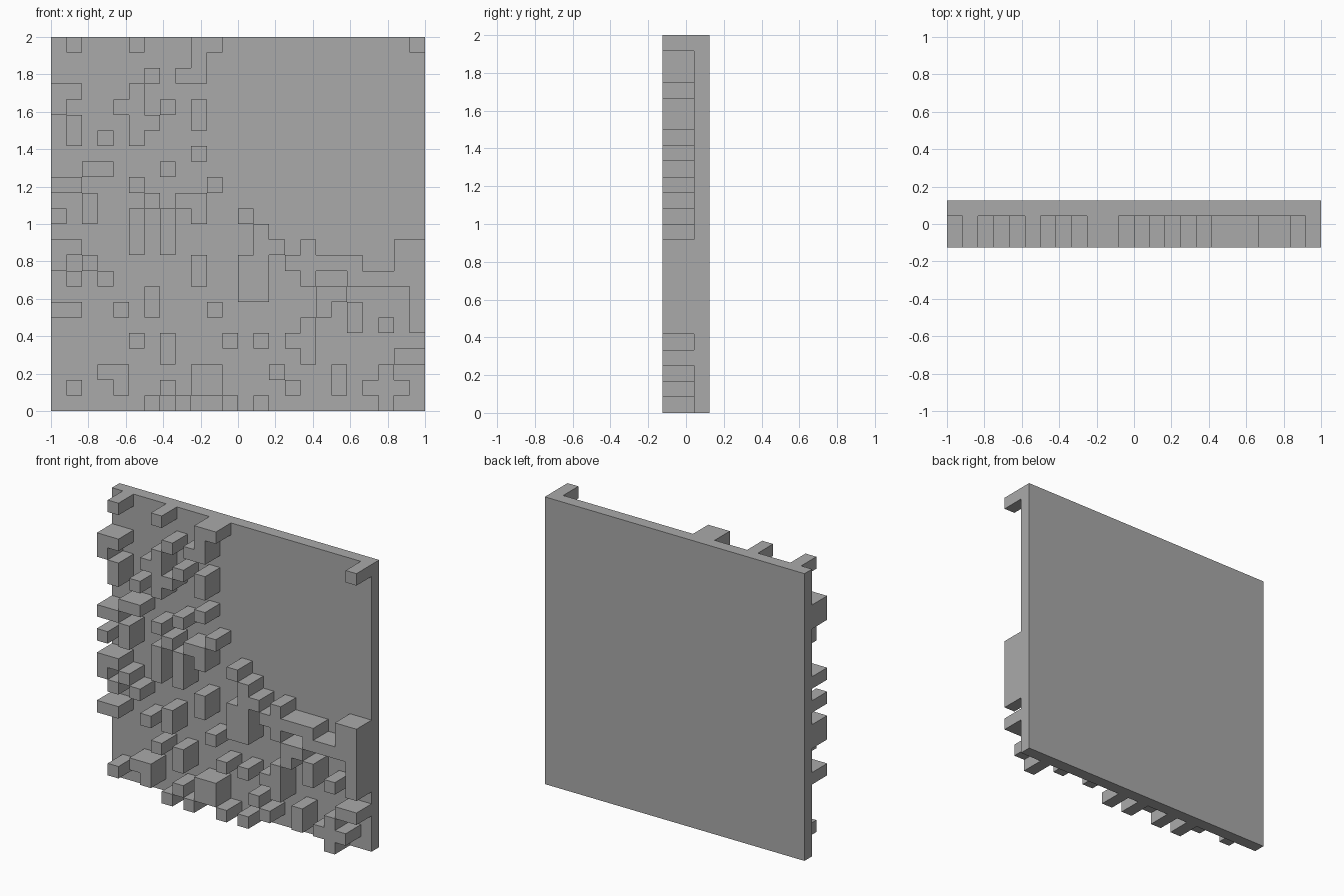
import bpy, bmesh

if "Cube" in bpy.data.objects:
    bpy.data.objects.remove(bpy.data.objects["Cube"])

N = 24
CELL = 2 / N
BLOCK_Y, PLATE_Y, BACK_Y = -0.125, -0.125 + 2 * CELL, 0.125
blocks = set()


def place(width, height, spots):
    # spots are (column, row) of the block's upper left cell, seen from the front
    for c, r in spots:
        blocks.update((c + i, r + j) for i in range(width) for j in range(height))


# Small cubes
place(1, 1, [(1, 0), (5, 0), (10, 0), (23, 0), (6, 2), (8, 2), (1, 3), (4, 4), (7, 4),
             (6, 5), (3, 6), (9, 7), (7, 8), (5, 9), (10, 9), (6, 10), (8, 10),
             (0, 11), (5, 11), (7, 11), (12, 11), (1, 13), (14, 13), (16, 13), (2, 14),
             (1, 15), (3, 15), (16, 15), (18, 16), (4, 17), (10, 17), (21, 18),
             (5, 19), (11, 19), (13, 19), (15, 19), (3, 21), (14, 21), (1, 22), (7, 22),
             (15, 22), (20, 22), (22, 22), (6, 23), (8, 23), (11, 23), (13, 23)])
# Upright bars
place(1, 2, [(0, 3), (9, 4), (1, 5), (2, 10), (9, 10), (5, 12), (7, 12), (13, 12),
             (0, 13), (9, 14), (6, 16), (17, 16), (19, 17), (7, 19), (4, 21), (18, 21)])
place(1, 3, [(9, 0), (23, 16), (16, 18), (21, 21)])
place(1, 4, [(5, 3)])
# Lying bars
place(2, 1, [(2, 8), (0, 9), (0, 17), (22, 20)])
place(5, 1, [(15, 14), (19, 15)])
# Large blocks
place(2, 2, [(22, 13), (9, 21)])
place(2, 3, [(12, 14)])

bm = bmesh.new()


def quad(*points):
    # points are (column, row, y)
    bm.faces.new([bm.verts.new((-1 + c * CELL, y, 2 - r * CELL)) for c, r, y in points])


def wall(a, b, y0, y1):
    quad((*a, y0), (*b, y0), (*b, y1), (*a, y1))


for r in range(N):
    for c in range(N):
        up = (c, r) in blocks
        corners = [(c, r), (c, r + 1), (c + 1, r + 1), (c + 1, r)]
        # Front of the cell and its part of the flat back
        quad(*[(*p, BLOCK_Y if up else PLATE_Y) for p in corners])
        quad(*[(*p, BACK_Y) for p in reversed(corners)])
        # Block sides and plate rim
        for i, (dc, dr) in enumerate([(-1, 0), (0, 1), (1, 0), (0, -1)]):
            a, b = corners[i], corners[(i + 1) % 4]
            if up and (c + dc, r + dr) not in blocks:
                wall(b, a, BLOCK_Y, PLATE_Y)
            if not (0 <= c + dc < N and 0 <= r + dr < N):
                wall(b, a, PLATE_Y, BACK_Y)

# Weld the cells and merge coplanar faces
bmesh.ops.remove_doubles(bm, verts=bm.verts, dist=1e-4)
bmesh.ops.dissolve_limit(bm, angle_limit=0.01, verts=bm.verts, edges=bm.edges)

mesh = bpy.data.meshes.new("relief_panel")
bm.to_mesh(mesh)
bm.free()
panel = bpy.data.objects.new("relief_panel", mesh)
bpy.context.collection.objects.link(panel)

grey = bpy.data.materials.new("plain grey")
grey.diffuse_color = (0.4, 0.4, 0.4, 1)
grey.use_nodes = True
grey.node_tree.nodes["Principled BSDF"].inputs["Base Color"].default_value = grey.diffuse_color
mesh.materials.append(grey)
